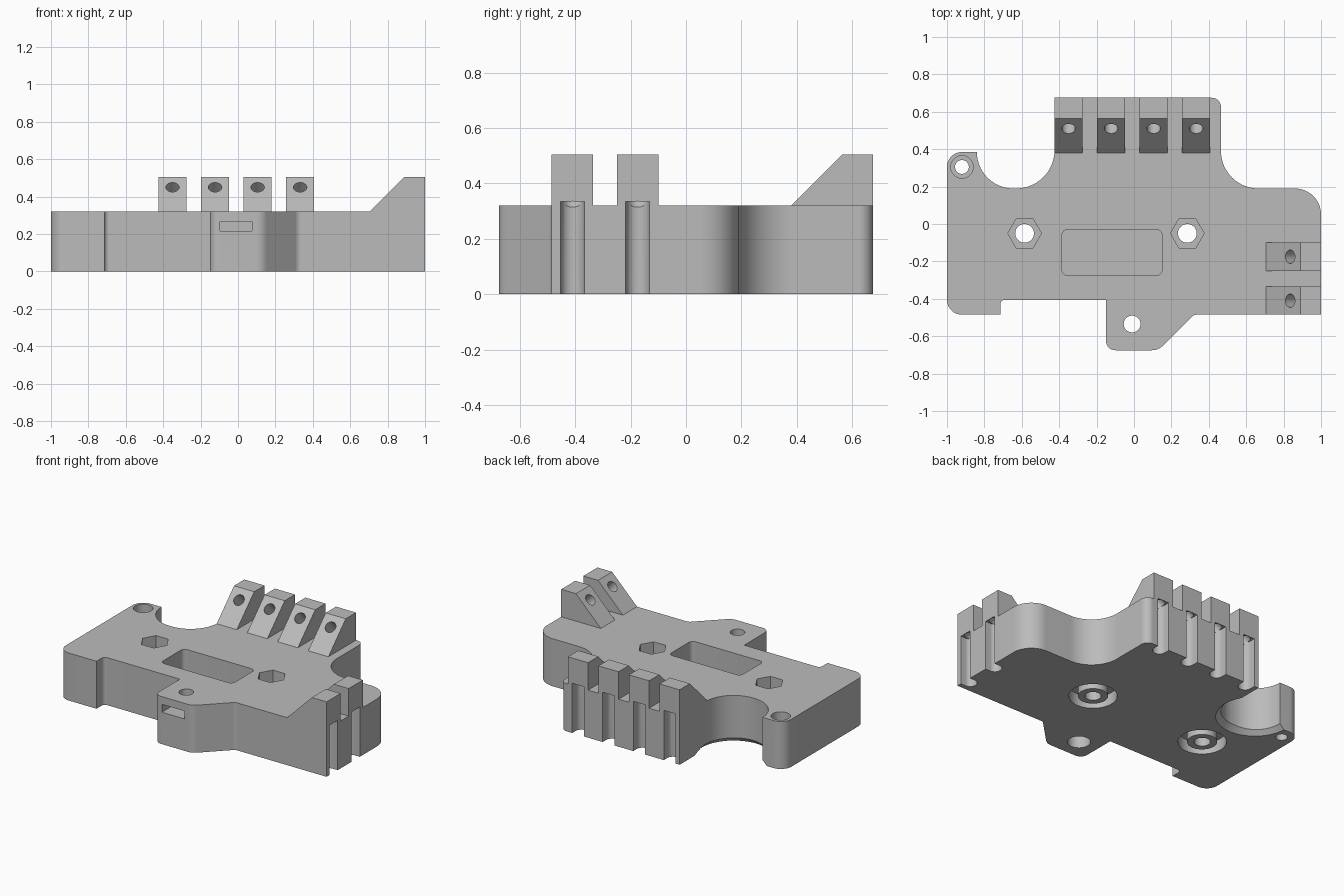
import bpy, bmesh
from math import sin, cos, tan, pi
from mathutils import Vector, Matrix

cube = bpy.data.objects.get("Cube")
if cube:
    bpy.data.objects.remove(cube, do_unlink=True)

grey = bpy.data.materials.new("plain grey")
grey.use_nodes = True
grey.diffuse_color = (0.5, 0.5, 0.5, 1)
grey.node_tree.nodes["Principled BSDF"].inputs["Base Color"].default_value = (0.5, 0.5, 0.5, 1)

X, Y, Z = Vector((1, 0, 0)), Vector((0, 1, 0)), Vector((0, 0, 1))


def frame(origin, a=X, b=Y, c=Z):
    """Matrix placing the local axes a, b, c at origin."""
    m = Matrix((a, b, c)).transposed().to_4x4()
    m.translation = Vector(origin)
    return m


def circle(r, n=40, start=0.0):
    return [(r * cos(start + 2 * pi * i / n), r * sin(start + 2 * pi * i / n)) for i in range(n)]


def rounded(corners, steps=14):
    """Polygon from (x, y, radius) corners, each filleted by its radius."""
    pts = []
    for i, (x, y, r) in enumerate(corners):
        p = Vector((x, y))
        if r == 0:
            pts.append(p)
            continue
        a = (Vector(corners[i - 1][:2]) - p).normalized()
        b = (Vector(corners[(i + 1) % len(corners)][:2]) - p).normalized()
        angle = a.angle(b)
        centre = p + (a + b).normalized() * r / sin(angle / 2)
        start = p + a * r / tan(angle / 2) - centre
        end = p + b * r / tan(angle / 2) - centre
        sweep = pi - angle
        for k in range(steps + 1):
            t = k / steps
            pts.append(centre + (start * sin((1 - t) * sweep) + end * sin(t * sweep)) / sin(sweep))
    return pts


def box(x0, x1, y0, y1, r=0.0):
    return rounded([(x0, y0, r), (x1, y0, r), (x1, y1, r), (x0, y1, r)], 6)


def prism(name, pts, low, high, m=Matrix(), taper=1.0):
    bm = bmesh.new()
    bottom = [bm.verts.new(m @ Vector((p[0], p[1], low))) for p in pts]
    top = [bm.verts.new(m @ Vector((p[0] * taper, p[1] * taper, high))) for p in pts]
    bm.faces.new(bottom[::-1])
    bm.faces.new(top)
    for i in range(len(pts)):
        j = (i + 1) % len(pts)
        bm.faces.new((bottom[i], bottom[j], top[j], top[i]))
    bmesh.ops.recalc_face_normals(bm, faces=bm.faces)
    mesh = bpy.data.meshes.new(name)
    bm.to_mesh(mesh)
    bm.free()
    mesh.materials.append(grey)
    obj = bpy.data.objects.new(name, mesh)
    bpy.context.scene.collection.objects.link(obj)
    return obj


# Main plate outline
H = 0.32
body = prism("mount_body", rounded([
    (-1, -0.485, 0.08), (-0.715, -0.485, 0), (-0.715, -0.405, 0.025), (-0.15, -0.405, 0),
    (-0.15, -0.675, 0.05), (0.13, -0.675, 0.08), (0.32, -0.485, 0.04), (1, -0.485, 0),
    (1, 0.19, 0.14), (0.465, 0.19, 0.2), (0.465, 0.675, 0.05), (-0.425, 0.675, 0),
    (-0.425, 0.19, 0.205), (-0.84, 0.19, 0.195), (-0.84, 0.385, 0), (-1, 0.385, 0.08)]), 0, H)

helpers = []


def combine(operation, *args, **kw):
    tool = prism(*args, **kw)
    tool.hide_render = True
    mod = body.modifiers.new(tool.name, "BOOLEAN")
    mod.operation, mod.solver, mod.object = operation, "EXACT", tool
    helpers.append(tool)


def add(*args, **kw):
    combine("UNION", *args, **kw)


def cut(*args, **kw):
    combine("DIFFERENCE", *args, **kw)


# Cable clips: sloped block, vertical groove and slanted tie hole
clips = [((-0.35 + 0.2275 * i, 0.675, 0), Y, X) for i in range(4)]
clips += [((1, y, 0), X, Y) for y in (-0.41, -0.175)]
block = [(-0.315, 0.3), (-0.11, 0.505), (0, 0.505), (0, 0.3)]
groove = rounded([(-0.08, -0.043, 0.0425), (0.1, -0.043, 0), (0.1, 0.043, 0), (-0.08, 0.043, 0.0425)])
for origin, out, along in clips:
    add("clip_block", block, -0.075, 0.075, frame(origin, out, Z, along))
for origin, out, along in clips:
    cut("clip_groove", groove, -0.1, 0.335, frame(origin, out, along, Z))
    start = Vector(origin) + out * -0.165 + Z * 0.45
    cut("clip_hole", circle(0.036, 24), -0.1, 0.26,
        frame(start, along, (out + Z).normalized(), (out - Z).normalized()))

# Bolt holes: hexagonal pocket above, ring groove with a boss below
for x in (-0.585, 0.285):
    m = frame((x, -0.05, 0))
    cut("ring_groove", circle(0.148), -0.1, 0.08, m)
    add("ring_boss", circle(0.092), 0, 0.1, m)
    cut("hex_pocket", circle(0.09, 6), 0.2, 0.5, m)
    cut("bolt_hole", circle(0.05), -0.1, 0.5, m)

# Centre pocket
cut("centre_pocket", box(-0.385, 0.15, -0.275, -0.03, 0.03), 0.1, 0.5)

# Corner post hole with counterbore
post = frame((-0.92, 0.305, 0))
cut("post_hole", circle(0.037), -0.1, 0.5, post)
cut("post_counterbore", circle(0.06), 0.24, 0.5, post)

# Front tab: hole, counterbore below and nut slot
tab = frame((-0.01, -0.535, 0))
cut("tab_hole", circle(0.045), -0.1, 0.5, tab)
cut("tab_counterbore", circle(0.07), -0.1, 0.1, tab)
cut("nut_slot", box(-0.095, 0.075, -0.8, -0.45), 0.215, 0.268)

# Bevel under the round scoop
cut("scoop_bevel", circle(0.26, 64), -0.02, 0.035, frame((-0.6325, 0.395, 0)), taper=0.79)

# Bake the result and drop the helpers
bpy.context.view_layer.update()
baked = bpy.data.meshes.new_from_object(body.evaluated_get(bpy.context.evaluated_depsgraph_get()))
body.modifiers.clear()
body.data = baked
for tool in helpers:
    bpy.data.objects.remove(tool, do_unlink=True)
baked.materials.clear()
baked.materials.append(grey)
for poly in baked.polygons:
    poly.material_index = 0

for obj in bpy.context.selected_objects:
    obj.select_set(False)
body.select_set(True)
bpy.context.view_layer.objects.active = body
bpy.ops.object.shade_smooth_by_angle(angle=pi / 6)
